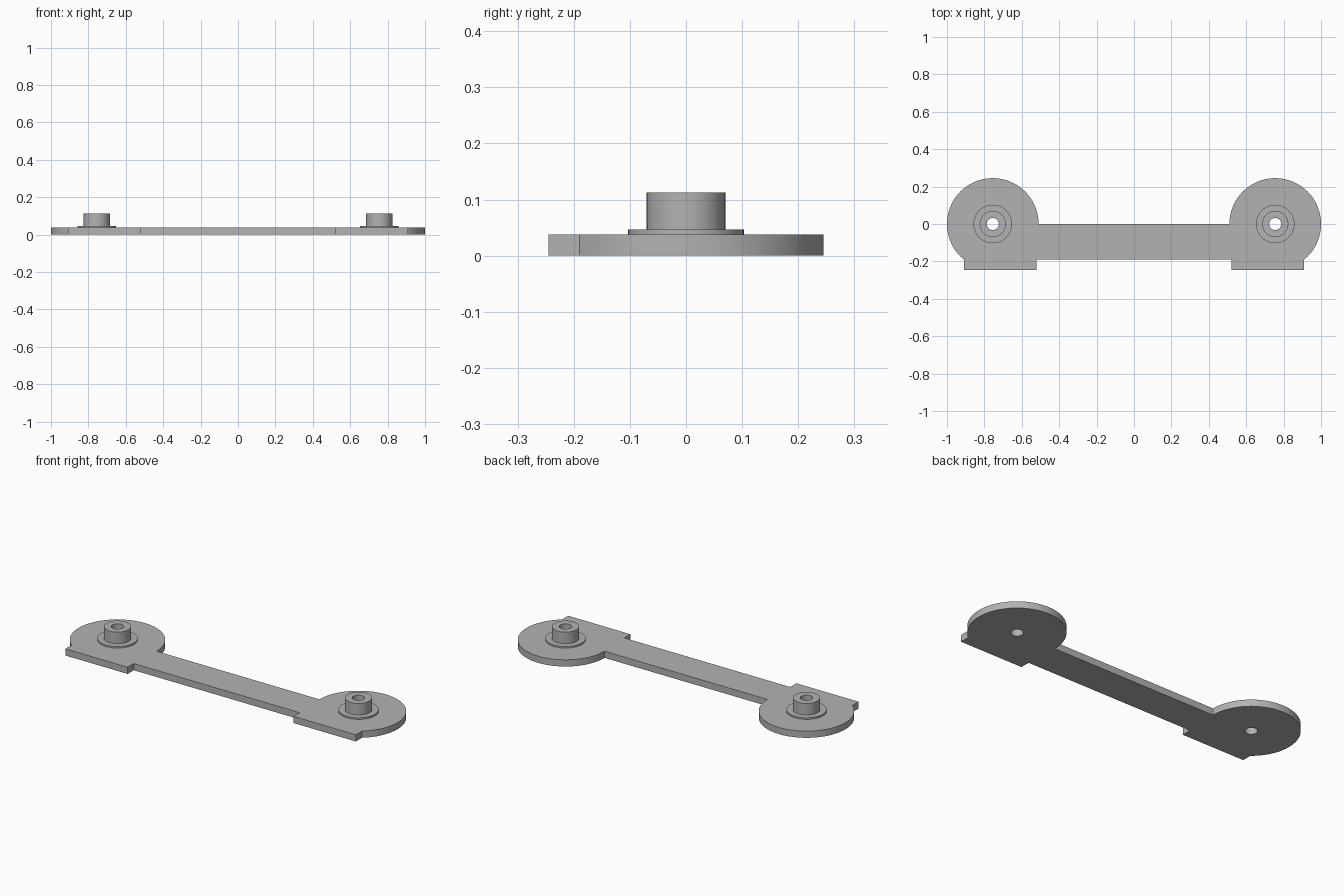
import bpy, bmesh, math

cube = bpy.data.objects.get("Cube")
if cube:
    bpy.data.objects.remove(cube, do_unlink=True)

CX, PAD_R, HOLE_R, THICK = 0.755, 0.245, 0.032, 0.038
TAB_IN, TAB_OUT, BAR_Y, TAB_Y = 0.52, 0.91, -0.19, -0.245

grey = bpy.data.materials.new("plain grey")
grey.use_nodes = True
colour = (0.45, 0.45, 0.45, 1)
grey.diffuse_color = colour
grey.node_tree.nodes["Principled BSDF"].inputs["Base Color"].default_value = colour


def arc(cx, radius, start, end, steps):
    return [(cx + radius * math.cos(start + (end - start) * i / steps),
             radius * math.sin(start + (end - start) * i / steps))
            for i in range(steps + 1)]


def finish(name, bm):
    bmesh.ops.recalc_face_normals(bm, faces=bm.faces)
    mesh = bpy.data.meshes.new(name)
    bm.to_mesh(mesh)
    bm.free()
    mesh.materials.append(grey)
    obj = bpy.data.objects.new(name, mesh)
    bpy.context.collection.objects.link(obj)
    bpy.ops.object.select_all(action='DESELECT')
    obj.select_set(True)
    bpy.context.view_layer.objects.active = obj
    bpy.ops.object.shade_smooth_by_angle(angle=math.radians(30))
    return obj


def add_loop(bm, points):
    verts = [bm.verts.new((x, y, 0)) for x, y in points]
    return [bm.edges.new((a, b)) for a, b in zip(verts, verts[1:] + verts[:1])]


# Base plate: two round pads with tabs joined by a bar, pierced by two holes
half = arc(CX, PAD_R, math.pi, math.atan2(BAR_Y, TAB_OUT - CX), 72)
half += [(TAB_OUT, TAB_Y), (TAB_IN, TAB_Y), (TAB_IN, BAR_Y)]
bm = bmesh.new()
edges = add_loop(bm, half + [(-x, y) for x, y in reversed(half)])
for side in (-1, 1):
    edges += add_loop(bm, arc(side * CX, HOLE_R, 0, math.tau, 48)[:-1])
bmesh.ops.triangle_fill(bm, edges=edges, use_beauty=True)
top = bmesh.ops.extrude_face_region(bm, geom=bm.faces[:])["geom"]
bmesh.ops.translate(bm, vec=(0, 0, THICK),
                    verts=[v for v in top if isinstance(v, bmesh.types.BMVert)])
finish("base_plate", bm)

# Hollow bosses with a thin flange at the foot, turned from one profile
profile = [(HOLE_R, THICK), (0.103, THICK), (0.103, 0.047),
           (0.07, 0.047), (0.07, 0.113), (HOLE_R, 0.113)]
for side, name in ((1, "left_boss"), (-1, "right_boss")):
    bm = bmesh.new()
    verts = [bm.verts.new((r, 0, z)) for r, z in profile]
    ring = [bm.edges.new((a, b)) for a, b in zip(verts, verts[1:] + verts[:1])]
    bmesh.ops.spin(bm, geom=verts + ring, cent=(0, 0, 0), axis=(0, 0, 1),
                   angle=math.tau, steps=48, use_merge=True)
    bmesh.ops.remove_doubles(bm, verts=bm.verts, dist=0.0001)
    finish(name, bm).location.x = side * CX
